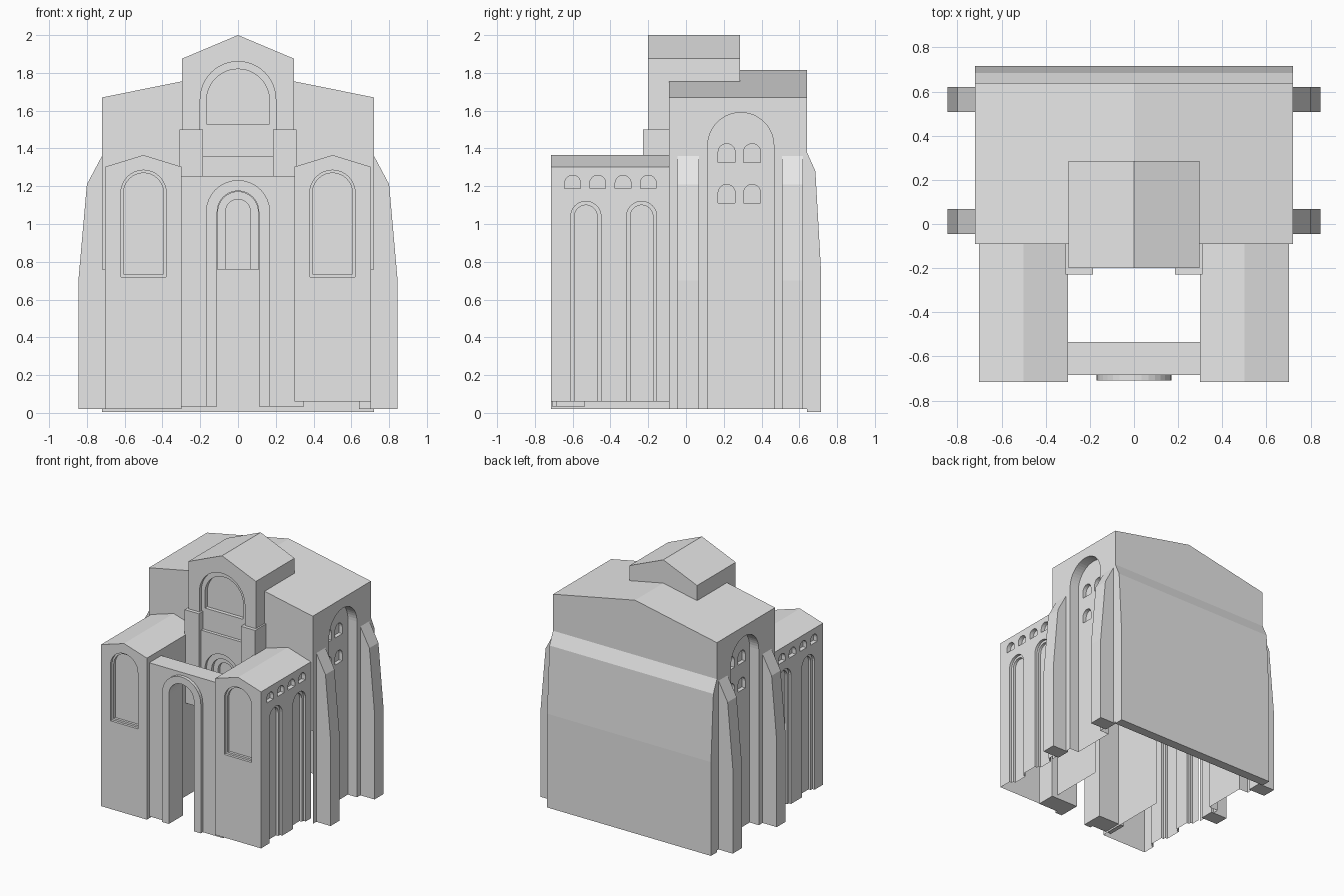
import bpy
import bmesh
from math import cos, sin, pi

cube = bpy.data.objects.get("Cube")
if cube:
    bpy.data.objects.remove(cube, do_unlink=True)

stone = bpy.data.materials.new("grey_stone")
stone.use_nodes = True
GREY = (0.8, 0.8, 0.8, 1)
stone.diffuse_color = GREY
stone.node_tree.nodes["Principled BSDF"].inputs["Base Color"].default_value = GREY


def prism(name, profile, axis, a, b):
    """Extrude a profile of (across, z) points along x or y, from a to b."""
    def place(p, d):
        return (d, p[0], p[1]) if axis == "x" else (p[0], d, p[1])
    bm = bmesh.new()
    near = [bm.verts.new(place(p, a)) for p in profile]
    far = [bm.verts.new(place(p, b)) for p in profile]
    bm.faces.new(near)
    bm.faces.new(far)
    n = len(profile)
    for i in range(n):
        j = (i + 1) % n
        bm.faces.new((near[i], near[j], far[j], far[i]))
    bmesh.ops.recalc_face_normals(bm, faces=bm.faces)
    mesh = bpy.data.meshes.new(name)
    bm.to_mesh(mesh)
    bm.free()
    mesh.materials.append(stone)
    obj = bpy.data.objects.new(name, mesh)
    bpy.context.collection.objects.link(obj)
    return obj


def box_profile(a, b, z0, z1):
    return [(a, z0), (b, z0), (b, z1), (a, z1)]


def gable(a, b, z0, eave, ridge):
    return [(a, z0), (b, z0), (b, eave), ((a + b) / 2, ridge), (a, eave)]


def arch(centre, r, z0, top, steps=16):
    """Round-headed opening profile."""
    curve = [(centre + r * cos(pi * i / steps), top - r + r * sin(pi * i / steps))
             for i in range(steps + 1)]
    return [(centre - r, z0), (centre + r, z0)] + curve


def carve(obj, cuts):
    """Cut each (profile, axis, a, b) prism out of the object in turn."""
    for cut in cuts:
        cutter = prism("cutter", *cut)
        cutter.hide_render = True
        mod = obj.modifiers.new("cut", "BOOLEAN")
        mod.operation = "DIFFERENCE"
        mod.solver = "EXACT"
        mod.object = cutter
        bpy.context.view_layer.update()
        graph = bpy.context.evaluated_depsgraph_get()
        mesh = bpy.data.meshes.new_from_object(obj.evaluated_get(graph))
        obj.modifiers.clear()
        obj.data = mesh
        bpy.data.objects.remove(cutter, do_unlink=True)


def open_faces(obj, rule, split_z=None):
    """Remove faces chosen by a rule on normal and centre."""
    bm = bmesh.new()
    bm.from_mesh(obj.data)
    if split_z is not None:
        geom = bm.verts[:] + bm.edges[:] + bm.faces[:]
        bmesh.ops.bisect_plane(bm, geom=geom, plane_co=(0, 0, split_z), plane_no=(0, 0, 1))
    bm.normal_update()
    doomed = [f for f in bm.faces if rule(f.normal, f.calc_center_median())]
    bmesh.ops.delete(bm, geom=doomed, context="FACES")
    bm.to_mesh(obj.data)
    bm.free()


FRONT_Z = 0.76   # underside of the hall's front wall

# Main hall with deep side niches and small windows
hall = prism("main_hall", gable(-0.72, 0.72, 0.02, 1.67, 1.815), "y", -0.09, 0.64)
for s in (1, -1):
    cuts = [(arch(0.29, 0.175, -0.2, 1.59, 24), "x", s * 0.64, s * 0.9)]
    for y in (0.215, 0.35):
        for z in (1.11, 1.325):
            cuts.append((arch(y, 0.045, z, z + 0.1, 10), "x", s * 0.61, s * 0.7))
    carve(hall, cuts)
open_faces(hall, lambda n, c: (n.z < -0.9 and c.z < 0.1)
           or (n.y < -0.9 and c.y < -0.08 and c.z < FRONT_Z), FRONT_Z)

# Battered rear wall
prism("rear_wall", [(0.64, 0.005), (0.715, 0.005), (0.715, 0.75), (0.685, 1.28), (0.64, 1.38)],
      "x", -0.72, 0.72)

# Side buttresses
for s, side in ((1, "left"), (-1, "right")):
    for y, place in ((-0.045, "front"), (0.507, "rear")):
        slope = [(0.7, 0.02), (0.845, 0.02), (0.845, 0.7), (0.8, 1.21), (0.72, 1.36), (0.7, 1.36)]
        prism(f"{side}_{place}_buttress", [(s * x, z) for x, z in slope], "y", y, y + 0.113)

# Central tower with a stepped upper window and a stepped lower arch
tower = prism("central_tower", gable(-0.297, 0.297, FRONT_Z, 1.875, 2.0), "y", -0.2, 0.285)
carve(tower, [
    (arch(0, 0.2, 1.36, 1.86, 24), "y", -0.4, -0.175),
    (arch(0, 0.167, 1.53, 1.82, 24), "y", -0.4, -0.145),
    (arch(0, 0.15, 0.6, 1.215), "y", -0.4, -0.18),
    (arch(0, 0.106, 0.6, 1.17), "y", -0.4, -0.155),
    (arch(0, 0.066, 0.6, 1.13), "y", -0.4, -0.13),
])
open_faces(tower, lambda n, c: n.z < -0.9 and c.z < FRONT_Z + 0.01)

# Tower corner piers
for s, side in ((1, "left"), (-1, "right")):
    prism(f"{side}_tower_pier", box_profile(s * 0.185, s * 0.31, FRONT_Z, 1.5), "y", -0.228, -0.09)

# Front wings with a front window, tall side niches and a row of small windows
for s, side, base in ((1, "left", 0.06), (-1, "right", 0.02)):
    wing = prism(f"{side}_wing", gable(s * 0.3, s * 0.703, base, 1.303, 1.365), "y", -0.715, -0.09)
    cuts = [(arch(s * 0.5, 0.12, 0.72, 1.285), "y", -0.8, -0.695),
            (arch(s * 0.5, 0.106, 0.735, 1.27), "y", -0.8, -0.675)]
    for y in (-0.53, -0.235):
        cuts += [(arch(y, 0.08, -0.2, 1.12), "x", s * 0.683, s * 0.8),
                 (arch(y, 0.06, -0.2, 1.1), "x", s * 0.663, s * 0.8)]
    for y in (-0.6, -0.467, -0.333, -0.2):
        cuts.append((arch(y, 0.042, 1.187, 1.258, 10), "x", s * 0.67, s * 0.8))
    carve(wing, cuts)
    open_faces(wing, lambda n, c: (n.z < -0.9 and c.z < 0.1) or (n.y > 0.9 and c.y > -0.1))

# Gateway wall between the wings
gate = prism("gateway_wall", box_profile(-0.35, 0.35, 0.035, 1.255), "y", -0.685, -0.535)
carve(gate, [(arch(0, 0.11, -0.2, 1.175), "y", -0.9, -0.3)])

# Raised surround of the gateway arch
trim = prism("gateway_surround", arch(0, 0.17, 0.035, 1.232), "y", -0.71, -0.68)
carve(trim, [(arch(0, 0.11, -0.2, 1.175), "y", -0.9, -0.3)])
